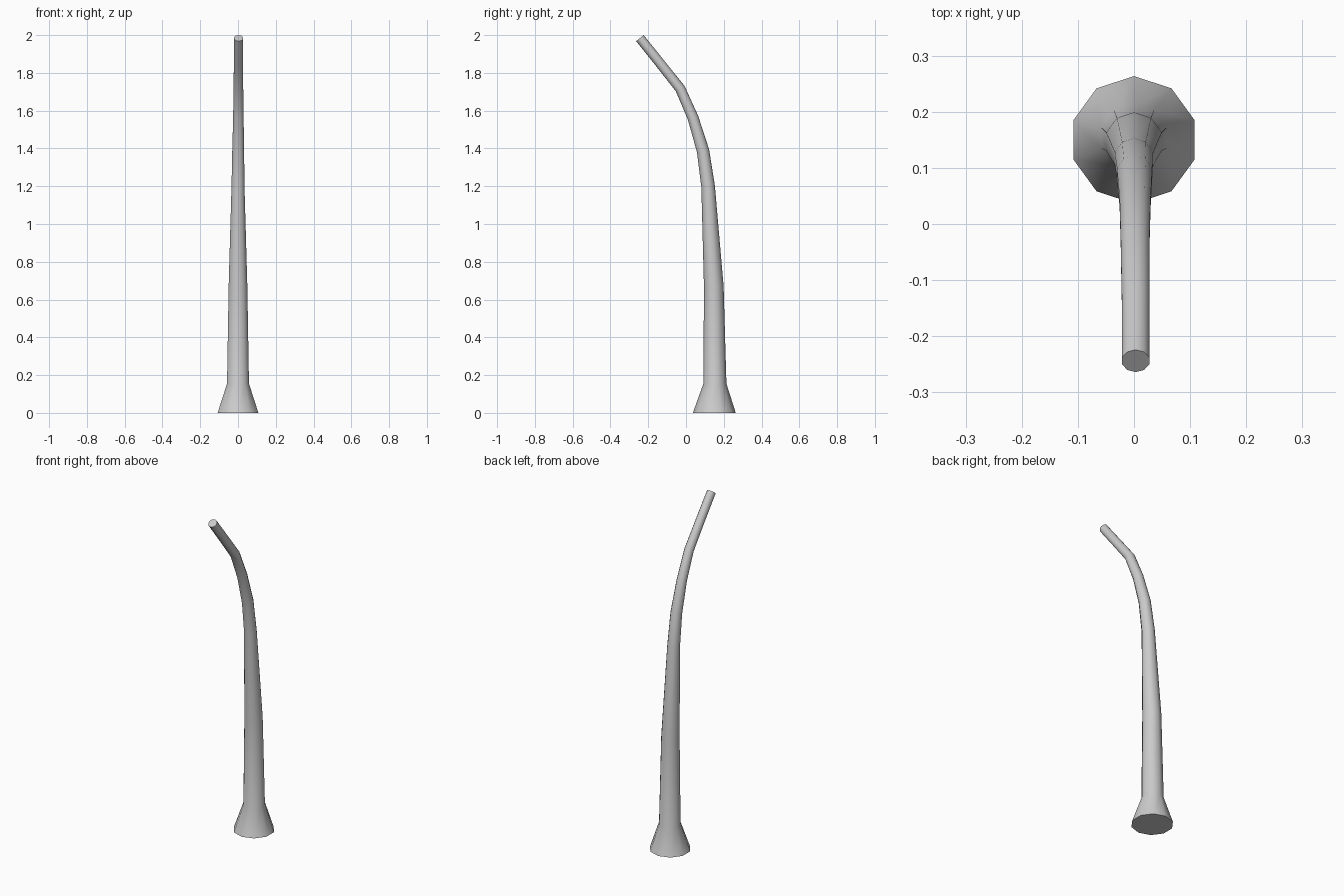
import bpy, bmesh, math
from mathutils import Vector

if "Cube" in bpy.data.objects:
    bpy.data.objects.remove(bpy.data.objects["Cube"])

SIDES = 10

# Centre line and radius of each ring: (x, y, z, radius)
rings = [
    (0.000, 0.150, 0.000, 0.1135),
    (0.000, 0.153, 0.155, 0.061),
    (0.000, 0.147, 0.670, 0.052),
    (0.000, 0.117, 1.200, 0.036),
    (0.001, 0.090, 1.388, 0.033),
    (0.002, 0.037, 1.563, 0.029),
    (0.002, -0.031, 1.717, 0.027),
    (0.003, -0.135, 1.848, 0.026),
    (0.003, -0.244, 1.984, 0.0255),
]
pts = [Vector(r[:3]) for r in rings]


def tangent(i):
    # The flared foot stays level, the rest follows the bend
    if i < 2:
        return Vector((0, 0, 1))
    t = (pts[i] - pts[i - 1]).normalized()
    if i + 1 < len(pts):
        t += (pts[i + 1] - pts[i]).normalized()
    return t.normalized()


bm = bmesh.new()
loops = []
for i, ring in enumerate(rings):
    t = tangent(i)
    across = Vector((1, 0, 0))
    depth = t.cross(across).normalized()
    loop = []
    for k in range(SIDES):
        a = math.pi / 2 + math.tau * k / SIDES
        loop.append(bm.verts.new(pts[i] + ring[3] * (across * math.cos(a) + depth * math.sin(a))))
    loops.append(loop)

# Skin between the rings
for lo, hi in zip(loops, loops[1:]):
    for k in range(SIDES):
        n = (k + 1) % SIDES
        bm.faces.new((lo[k], lo[n], hi[n], hi[k]))

# Caps at the foot and the tip
bm.faces.new(loops[0][::-1])
bm.faces.new(loops[-1])
bmesh.ops.recalc_face_normals(bm, faces=bm.faces)

mesh = bpy.data.meshes.new("curved_post")
bm.to_mesh(mesh)
bm.free()
post = bpy.data.objects.new("curved_post", mesh)
bpy.context.collection.objects.link(post)

# Smooth sides, sharp cap edges
bpy.context.view_layer.objects.active = post
post.select_set(True)
bpy.ops.object.shade_smooth_by_angle(angle=math.radians(45))
